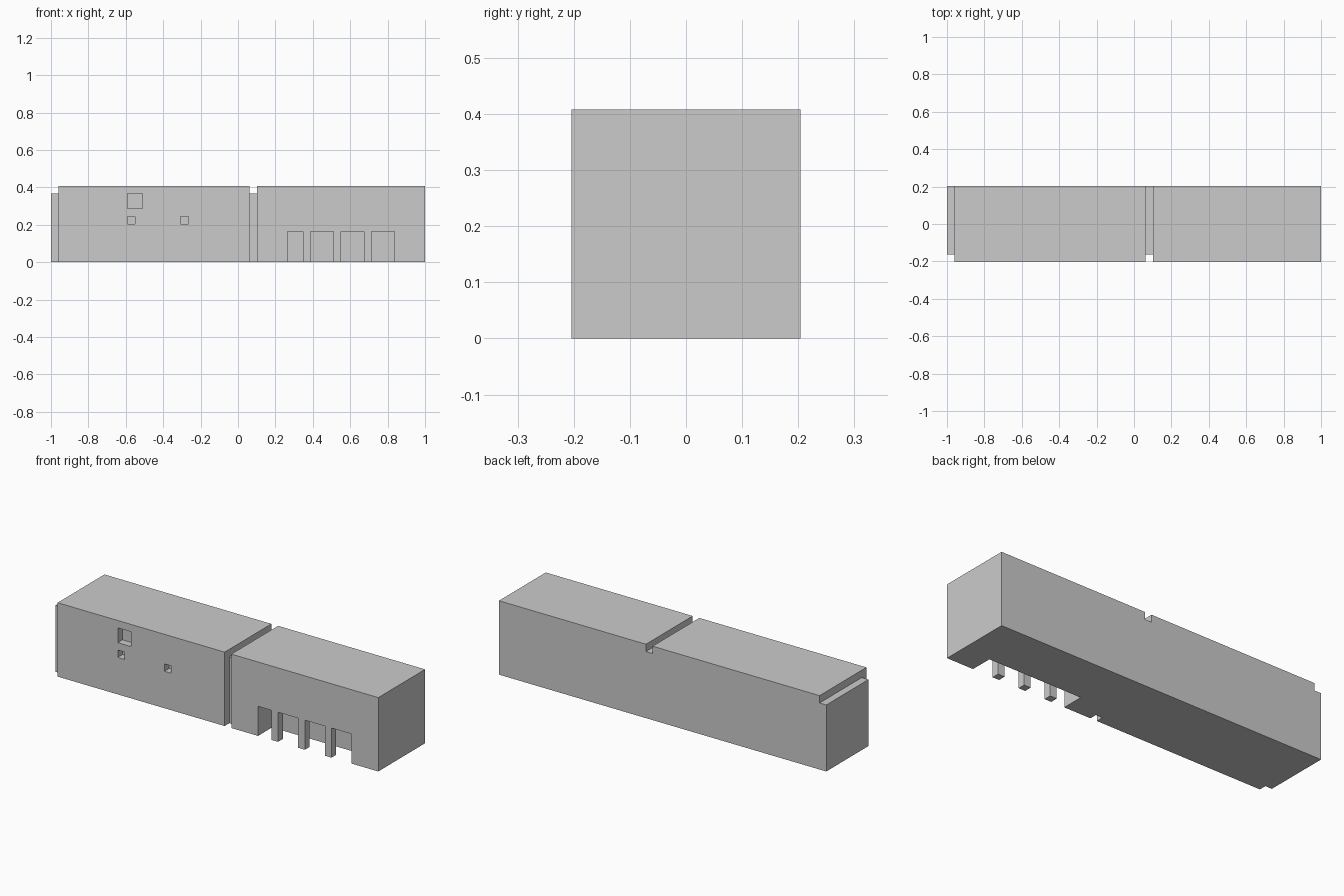
import bpy, bmesh

if "Cube" in bpy.data.objects:
    bpy.data.objects.remove(bpy.data.objects["Cube"])

U = 2 / 49            # the whole model sits on a grid 49 x 10 x 10 units
FRONT, BACK, TOP = -5, 5, 10


def prism(name, x0, x1, profile):
    """Extrude a (y, z) profile from x0 to x1, all in grid units from the left end."""
    bm = bmesh.new()
    face = bm.faces.new([bm.verts.new((x0 * U - 1, y * U, z * U)) for y, z in profile])
    new = bmesh.ops.extrude_face_region(bm, geom=[face])["geom"]
    verts = [v for v in new if isinstance(v, bmesh.types.BMVert)]
    bmesh.ops.translate(bm, verts=verts, vec=((x1 - x0) * U, 0, 0))
    bmesh.ops.recalc_face_normals(bm, faces=bm.faces)
    mesh = bpy.data.meshes.new(name)
    bm.to_mesh(mesh)
    bm.free()
    obj = bpy.data.objects.new(name, mesh)
    bpy.context.collection.objects.link(obj)
    return obj


def box(name, x0, x1, y0, y1, z0, z1):
    return prism(name, x0, x1, [(y0, z0), (y1, z0), (y1, z1), (y0, z1)])


def cut(target, cutter):
    mod = target.modifiers.new("cut", "BOOLEAN")
    mod.operation, mod.solver, mod.object = "DIFFERENCE", "EXACT", cutter
    bpy.context.view_layer.objects.active = target
    bpy.ops.object.modifier_apply(modifier=mod.name)
    bpy.data.objects.remove(cutter)


# Main building block
body = box("building_body", 0, 49, FRONT, BACK, 0, TOP)

# Joints: L-shaped grooves running down the front and across the roof
groove = [(-6, -1), (-4, -1), (-4, 9), (6, 9), (6, 11), (-6, 11)]
for x0, x1 in ((-1, 1), (26, 27)):
    cut(body, prism("groove_cutter", x0, x1, groove))

# Window recesses: x0, x1, z0, z1
for x0, x1, z0, z1 in ((10, 12, 7, 9), (10, 11, 5, 6), (17, 18, 5, 6)):
    cut(body, box("window_cutter", x0, x1, -6, -4, z0, z1))

# Arcade recess at ground level
cut(body, box("arcade_cutter", 31, 45, -6, -2, -1, 4))

# Arcade pillars
for i, x in enumerate((33, 37, 41), 1):
    box(f"arcade_pillar_{i}", x, x + 1, FRONT, FRONT + 1, 0, 4)
